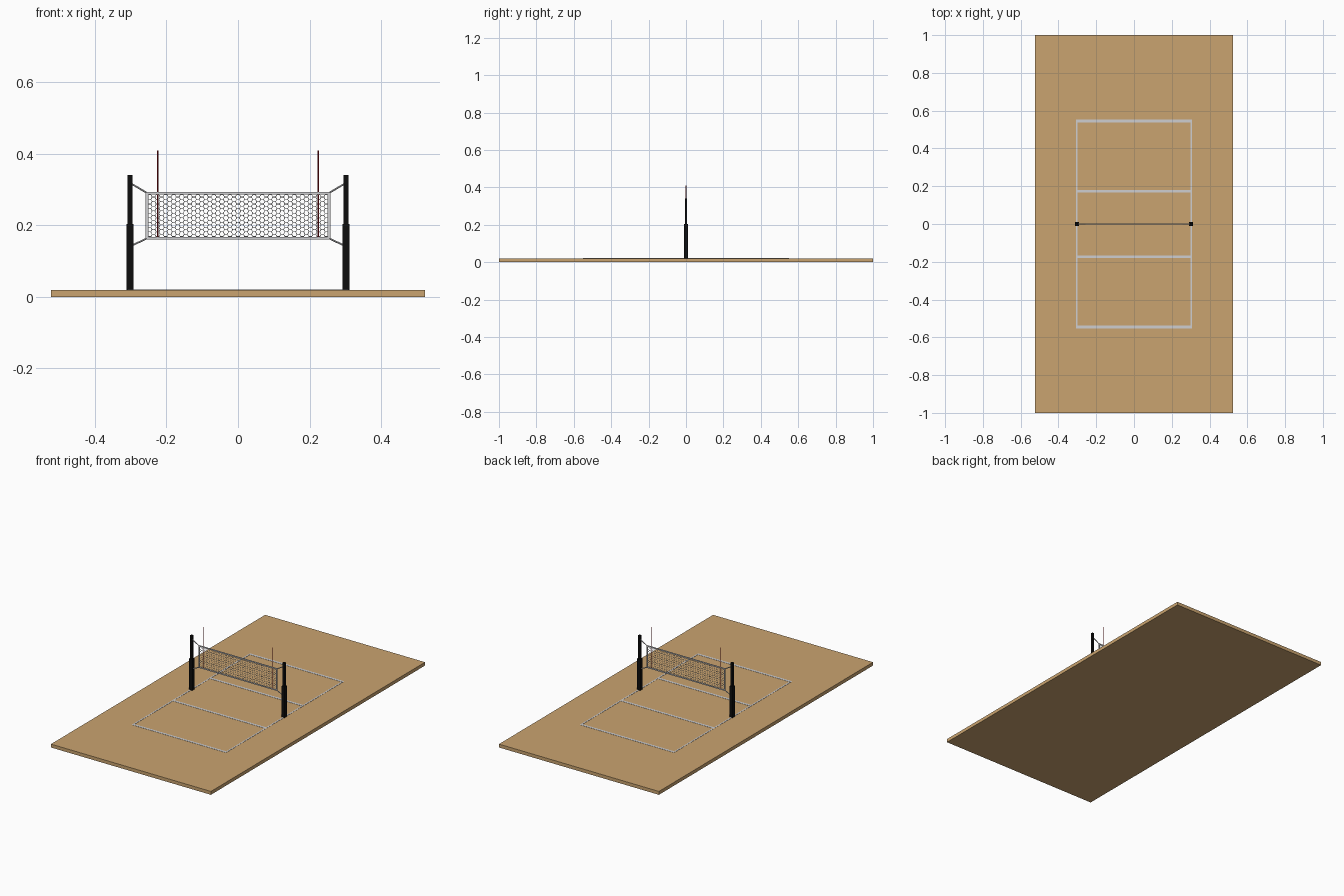
import bpy, bmesh, math
from mathutils import Vector

if "Cube" in bpy.data.objects:
    bpy.data.objects.remove(bpy.data.objects["Cube"])


def material(name, r, g, b):
    m = bpy.data.materials.new(name)
    m.diffuse_color = (r, g, b, 1)
    m.use_nodes = True
    m.node_tree.nodes["Principled BSDF"].inputs["Base Color"].default_value = m.diffuse_color
    return m


SAND = material("sand", 0.59, 0.37, 0.16)
BLACK = material("black", 0.004, 0.004, 0.004)
WHITE = material("light grey", 0.62, 0.62, 0.64)
RED = material("red", 0.35, 0.005, 0.01)


def finish(name, bm, mat):
    me = bpy.data.meshes.new(name)
    bm.to_mesh(me)
    bm.free()
    me.materials.append(mat)
    ob = bpy.data.objects.new(name, me)
    bpy.context.collection.objects.link(ob)
    return ob


def box(name, x, y, z, mat):
    bm = bmesh.new()
    bmesh.ops.create_cube(bm, size=1)
    for v in bm.verts:
        v.co = [a + (b - a) * (c + 0.5) for (a, b), c in zip((x, y, z), v.co)]
    return finish(name, bm, mat)


def rod(name, a, b, radius, mat, sides=8):
    a, b = Vector(a), Vector(b)
    bm = bmesh.new()
    bmesh.ops.create_cone(bm, cap_ends=True, segments=sides, radius1=radius,
                          radius2=radius, depth=(b - a).length)
    ob = finish(name, bm, mat)
    ob.location = (a + b) / 2
    ob.rotation_euler = (b - a).to_track_quat('Z', 'Y').to_euler()
    return ob


# Court slab and painted lines
box("court_floor", (-0.523, 0.523), (-1, 1), (0, 0.02), SAND)
for s in (-1, 1):
    box("side_line", (s * 0.304 - 0.004, s * 0.304 + 0.004), (-0.552, 0.552), (0.019, 0.021), WHITE)
    for y in (0.545, 0.173):
        box("cross_line", (-0.3, 0.3), (s * y - 0.007, s * y + 0.007), (0.019, 0.021), WHITE)

# Posts, antennas and tie ropes on both sides
NX, NB, NT = 0.258, 0.161, 0.294
for s in (-1, 1):
    x = s * 0.302
    box("lower_post", (x - 0.01, x + 0.01), (-0.01, 0.01), (0.02, 0.204), BLACK)
    box("upper_post", (x - 0.0065, x + 0.0065), (-0.0065, 0.0065), (0.2, 0.341), BLACK)
    rod("antenna", (s * 0.2245, 0, 0.163), (s * 0.2245, 0, 0.409), 0.0016, RED)
    rod("upper_rope", (x, 0, 0.319), (s * (NX - 0.003), 0, NT - 0.003), 0.0025, WHITE)
    rod("lower_rope", (x, 0, 0.141), (s * (NX - 0.003), 0, NB + 0.003), 0.0025, WHITE)
    # Net side band
    box("net_side_band", (s * NX - s * 0.008, s * NX), (-0.002, 0.002), (NB, NT), WHITE)

# Net top and bottom bands
box("net_top_band", (-NX, NX), (-0.002, 0.002), (NT - 0.007, NT), WHITE)
box("net_bottom_band", (-NX, NX), (-0.002, 0.002), (NB, NB + 0.007), WHITE)

# Honeycomb netting: hexagons trimmed to the frame, turned into strands
bm = bmesh.new()
R = 0.0075
DX, DZ = 1.5 * R, math.sqrt(3) * R
for i in range(-24, 25):
    for j in range(-7, 8):
        cx, cz = i * DX, 0.2275 + (j + 0.5 * (i % 2)) * DZ
        bm.faces.new([bm.verts.new((cx + R * math.cos(k * math.pi / 3), 0,
                                    cz + R * math.sin(k * math.pi / 3))) for k in range(6)])
bmesh.ops.remove_doubles(bm, verts=bm.verts[:], dist=0.0005)
for co, no in (((NX - 0.004, 0, 0), (1, 0, 0)), ((-NX + 0.004, 0, 0), (-1, 0, 0)),
               ((0, 0, NT - 0.003), (0, 0, 1)), ((0, 0, NB + 0.003), (0, 0, -1))):
    bmesh.ops.bisect_plane(bm, geom=bm.verts[:] + bm.edges[:] + bm.faces[:],
                           plane_co=co, plane_no=no, clear_outer=True)
net = finish("netting", bm, WHITE)
wire = net.modifiers.new("strands", 'WIREFRAME')
wire.thickness = 0.0018
wire.use_boundary = True
wire.use_even_offset = False
